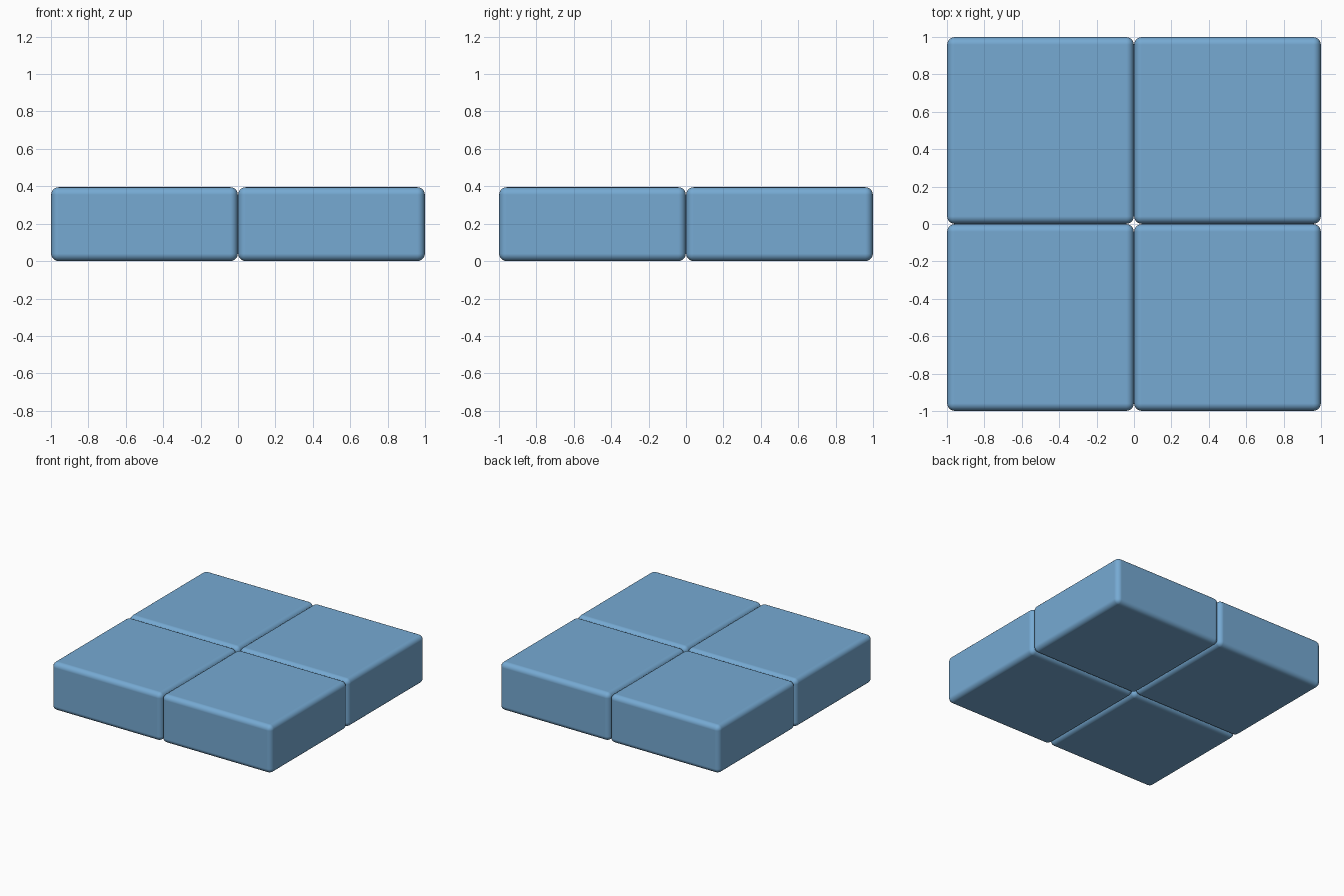
import bpy

if "Cube" in bpy.data.objects:
    bpy.data.objects.remove(bpy.data.objects["Cube"])

# Single blue colour
blue = bpy.data.materials.new("soft_blue")
blue.diffuse_color = (0.18, 0.40, 0.65, 1)
blue.use_nodes = True
blue.node_tree.nodes["Principled BSDF"].inputs["Base Color"].default_value = blue.diffuse_color

HEIGHT = 0.395
ROUND = 0.04


def rounded_tile(name, x, y):
    bpy.ops.mesh.primitive_cube_add(size=1, location=(x, y, HEIGHT / 2))
    tile = bpy.context.object
    tile.name = name
    tile.scale = (0.998, 0.998, HEIGHT)
    bpy.ops.object.transform_apply(location=False, rotation=False, scale=True)
    tile.data.materials.append(blue)
    # Soft rounded edges with flat main faces
    bpy.ops.object.shade_smooth()
    bevel = tile.modifiers.new("rounded_edges", "BEVEL")
    bevel.width = ROUND
    bevel.segments = 5
    bevel.limit_method = "NONE"
    bevel.harden_normals = True
    return tile


# Four tiles in a two by two square
for side, x in (("left", -0.5), ("right", 0.5)):
    for depth, y in (("front", -0.5), ("back", 0.5)):
        rounded_tile(f"{depth}_{side}_tile", x, y)
